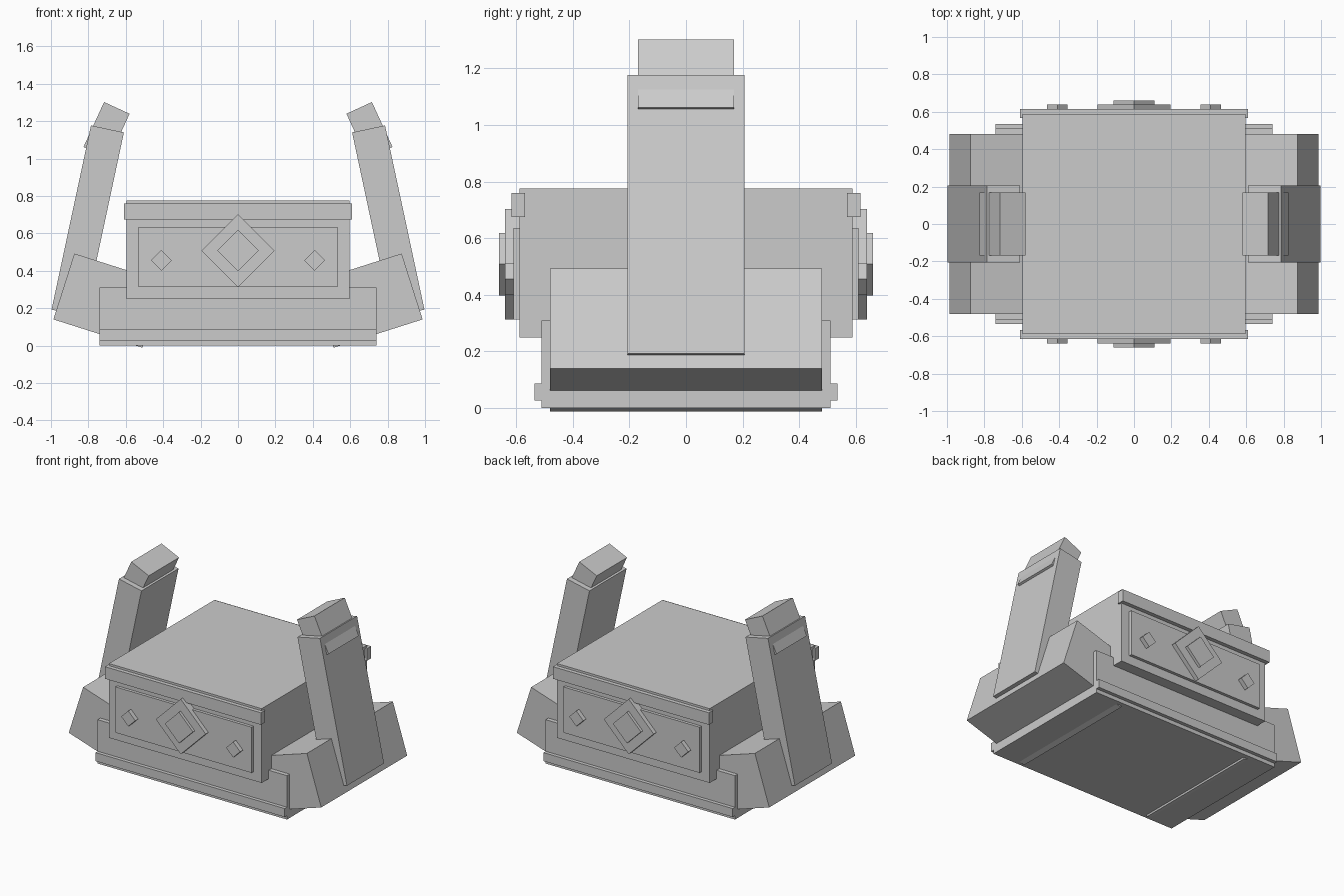
import bpy
import bmesh

if "Cube" in bpy.data.objects:
    bpy.data.objects.remove(bpy.data.objects["Cube"])

stone = bpy.data.materials.new("stone_grey")
stone.diffuse_color = (0.6, 0.6, 0.6, 1)
stone.use_nodes = True
stone.node_tree.nodes["Principled BSDF"].inputs["Base Color"].default_value = stone.diffuse_color


def prism(name, profile, y0, y1):
    """Extrude an (x, z) outline from y0 to y1."""
    bm = bmesh.new()
    face = bm.faces.new([bm.verts.new((x, y0, z)) for x, z in profile])
    ext = bmesh.ops.extrude_face_region(bm, geom=[face])
    moved = [v for v in ext["geom"] if isinstance(v, bmesh.types.BMVert)]
    bmesh.ops.translate(bm, verts=moved, vec=(0, y1 - y0, 0))
    bmesh.ops.recalc_face_normals(bm, faces=bm.faces)
    mesh = bpy.data.meshes.new(name)
    bm.to_mesh(mesh)
    bm.free()
    mesh.materials.append(stone)
    obj = bpy.data.objects.new(name, mesh)
    bpy.context.collection.objects.link(obj)
    return obj


def rect(half, z0, z1):
    return [(-half, z0), (half, z0), (half, z1), (-half, z1)]


def diamond(x, z, r):
    return [(x - r, z), (x, z - r), (x + r, z), (x, z + r)]


def tilted(a, b, depth):
    """Rectangle on edge a-b, reaching `depth` to the inner side."""
    dx, dz = b[0] - a[0], b[1] - a[1]
    n = (dx * dx + dz * dz) ** 0.5
    ox, oz = dz / n * depth, -dx / n * depth
    return [a, b, (b[0] + ox, b[1] + oz), (a[0] + ox, a[1] + oz)]


# Main blocks
prism("base", rect(0.74, 0.0, 0.31), -0.51, 0.51)
prism("body", rect(0.597, 0.25, 0.775), -0.588, 0.588)

# Trim and ornaments on the front and back
for side, s in (("front", -1), ("back", 1)):
    prism(side + "_base_strip", rect(0.74, 0.027, 0.087), s * 0.48, s * 0.535)
    prism(side + "_top_band", rect(0.61, 0.675, 0.76), s * 0.568, s * 0.616)
    prism(side + "_panel", rect(0.533, 0.312, 0.635), s * 0.56, s * 0.609)
    prism(side + "_large_diamond", diamond(0, 0.508, 0.195), s * 0.58, s * 0.64)
    prism(side + "_inner_diamond", diamond(0, 0.508, 0.11), s * 0.58, s * 0.66)
    for x in (-0.41, 0.41):
        prism(side + "_small_diamond", diamond(x, 0.455, 0.055), s * 0.58, s * 0.64)

# Tilted shoulders, arms and arm tips on both sides
for side, s in (("left", -1), ("right", 1)):
    for part, a, b, depth, half in (
            ("shoulder", (0.875, 0.492), (0.987, 0.14), 0.5, 0.48),
            ("arm", (0.786, 1.177), (0.997, 0.192), 0.18, 0.207),
            ("arm_tip", (0.716, 1.302), (0.826, 1.062), 0.15, 0.169)):
        profile = [(s * x, z) for x, z in tilted(a, b, depth)]
        prism(side + "_" + part, profile, -half, half)
